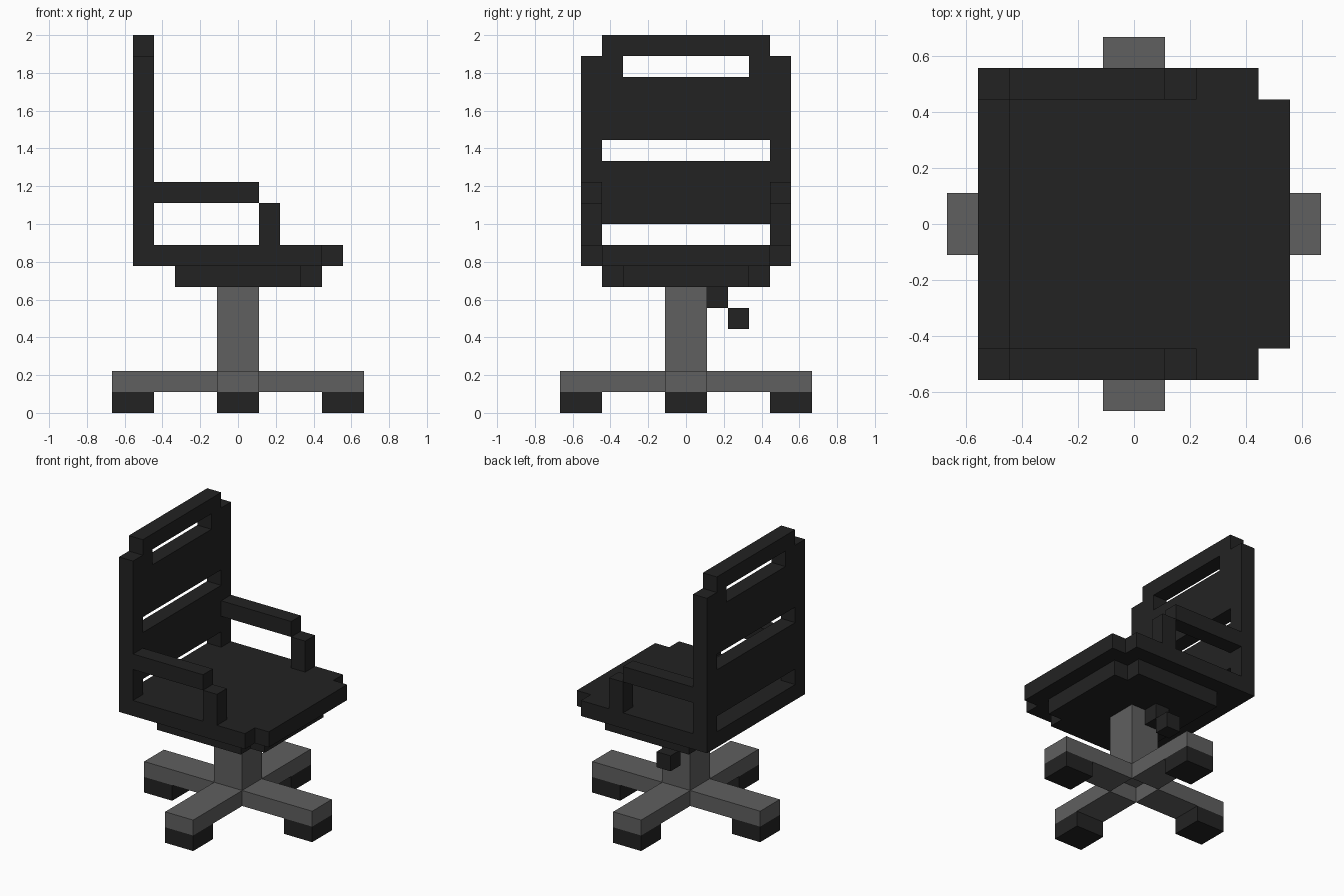
import bpy, bmesh

cube = bpy.data.objects.get("Cube")
if cube:
    bpy.data.objects.remove(cube, do_unlink=True)

U = 2 / 18  # block size: the chair is 18 blocks tall


def material(name, value):
    m = bpy.data.materials.new(name)
    m.use_nodes = True
    colour = (value, value, value, 1)
    m.diffuse_color = colour
    bsdf = next(n for n in m.node_tree.nodes if n.type == 'BSDF_PRINCIPLED')
    bsdf.inputs["Base Color"].default_value = colour
    return m


BLACK = material("black_plastic", 0.0165)
GREY = material("grey_metal", 0.115)


def prism(name, outline, z0, z1, mat):
    """Extrude a flat outline (in blocks) from z0 up to z1."""
    bm = bmesh.new()
    base = bm.faces.new([bm.verts.new((x * U, y * U, z0 * U)) for x, y in outline])
    top = bmesh.ops.extrude_face_region(bm, geom=[base])["geom"]
    bmesh.ops.translate(bm, vec=(0, 0, (z1 - z0) * U),
                        verts=[g for g in top if isinstance(g, bmesh.types.BMVert)])
    bmesh.ops.recalc_face_normals(bm, faces=bm.faces)
    mesh = bpy.data.meshes.new(name)
    bm.to_mesh(mesh)
    bm.free()
    mesh.materials.append(mat)
    ob = bpy.data.objects.new(name, mesh)
    bpy.context.collection.objects.link(ob)
    return ob


def box(name, xs, ys, zs, mat):
    (x0, x1), (y0, y1) = sorted(xs), sorted(ys)
    return prism(name, [(x0, y0), (x1, y0), (x1, y1), (x0, y1)], *zs, mat)


def notched(name, back, front, half, z0, z1):
    """Slab with its two front corners notched by one block."""
    n = half - 1
    prism(name, [(back, -half), (front - 1, -half), (front - 1, -n), (front, -n),
                 (front, n), (front - 1, n), (front - 1, half), (back, half)],
          z0, z1, BLACK)


# Star base: four legs with feet, and the column
for side, (dx, dy) in {"left": (1, 0), "right": (-1, 0),
                       "back": (0, 1), "front": (0, -1)}.items():
    for part, inner, zs, mat in (("leg", 1, (1, 2), GREY), ("foot", 4, (0, 1), BLACK)):
        xs = (inner * dx, 6 * dx) if dx else (-1, 1)
        ys = (inner * dy, 6 * dy) if dy else (-1, 1)
        box(f"{side}_{part}", xs, ys, zs, mat)
box("column", (-1, 1), (-1, 1), (2, 6), GREY)

# Height lever
box("lever_arm", (-1, 0), (1, 2), (5, 6), BLACK)
box("lever_handle", (-1, 0), (2, 3), (4, 5), BLACK)

# Seat
notched("seat_support", -3, 4, 4, 6, 7)
notched("seat", -4, 5, 5, 7, 8)

# Backrest rails between the side posts, leaving open slots
BACK = (-5, -4)
for name, half, zs in (("backrest_bottom_rail", 4, (7, 8)),
                       ("backrest_lower_panel", 4, (9, 12)),
                       ("backrest_upper_panel", 4, (13, 16)),
                       ("backrest_top_rail", 4, (17, 18))):
    box(name, BACK, (-half, half), zs, BLACK)

# Mirrored side parts
for side, s in (("back", 1), ("front", -1)):
    box(f"{side}_backrest_post", BACK, (4 * s, 5 * s), (7, 17), BLACK)
    box(f"{side}_handle_block", BACK, (3 * s, 4 * s), (16, 17), BLACK)
    box(f"{side}_armrest", (-4, 1), (4 * s, 5 * s), (10, 11), BLACK)
    box(f"{side}_armrest_post", (1, 2), (4 * s, 5 * s), (8, 10), BLACK)
